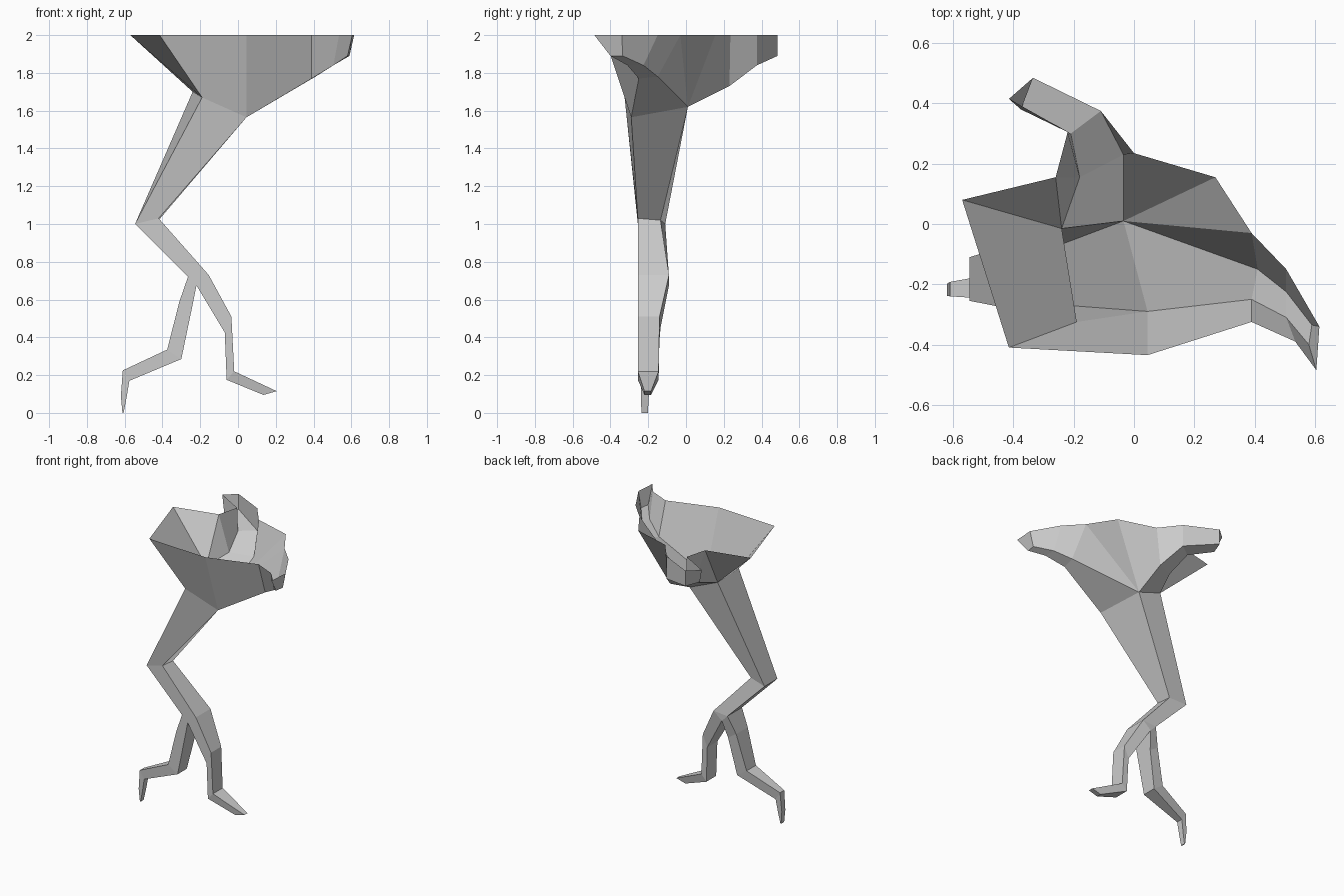
import bpy, bmesh

if "Cube" in bpy.data.objects:
    bpy.data.objects.remove(bpy.data.objects["Cube"])


def build(name, sections, faces=(), closed=True, caps=(False, False)):
    """Skin 4-point sections in order, add loose faces, weld shared points."""
    bm = bmesh.new()
    cache = {}

    def add(points):
        verts = []
        for p in points:
            key = tuple(round(c, 4) for c in p)
            if key not in cache:
                cache[key] = bm.verts.new(key)
            if cache[key] not in verts:
                verts.append(cache[key])
        if len(verts) > 2 and not bm.faces.get(verts):
            bm.faces.new(verts)

    for run in sections:
        for a, b in zip(run, run[1:]):
            for i in range(4 if closed else 3):
                j = (i + 1) % 4
                add((a[i], a[j], b[j], b[i]))
        if caps[0]:
            add(run[0])
        if caps[1]:
            add(run[-1])
    for f in faces:
        add(f)
    bmesh.ops.recalc_face_normals(bm, faces=bm.faces)
    mesh = bpy.data.meshes.new(name)
    bm.to_mesh(mesh)
    bm.free()
    obj = bpy.data.objects.new(name, mesh)
    bpy.context.collection.objects.link(obj)
    return obj


def ring(xo, zo, xi, zi, yf, yb):
    """Limb section: outer and inner edge in x/z, front and back in y."""
    return [(xo, yf, zo), (xi, yf, zi), (xi, yb, zi), (xo, yb, zo)]


# Top of the thigh, shared by hip and leg
front_out, front_in = (-0.19, -0.325, 1.67), (0.045, -0.29, 1.565)
back_in, back_out = (-0.035, 0.01, 1.62), (-0.24, -0.015, 1.70)

# Rim corners of the open hip
rim_left, rim_front = (-0.57, 0.08, 2), (-0.415, -0.41, 2)
rim_mid, rim_side = (0.045, -0.435, 2), (0.39, -0.03, 2)
rim_back, rim_notch = (0.27, 0.155, 2), (-0.26, 0.155, 2)

# Open trough-shaped branches: rim, floor, floor, rim
side_branch = [
    [rim_mid, front_in, back_in, rim_side],
    [(0.39, -0.325, 2), (0.39, -0.25, 1.77), (0.41, -0.15, 1.78), rim_side],
    [(0.535, -0.39, 2), (0.505, -0.31, 1.84), (0.505, -0.225, 1.84), (0.505, -0.15, 2)],
    [(0.605, -0.485, 2), (0.58, -0.40, 1.89), (0.59, -0.335, 1.89), (0.615, -0.34, 2)],
]
back_branch = [
    [rim_back, back_in, back_out, rim_notch],
    [(0.0, 0.235, 2), (-0.035, 0.23, 1.73), (-0.18, 0.155, 1.75), rim_notch],
    [(-0.11, 0.375, 2), (-0.11, 0.375, 1.84), (-0.21, 0.30, 1.84), (-0.22, 0.305, 2)],
    [(-0.335, 0.485, 2), (-0.335, 0.485, 1.89), (-0.375, 0.38, 1.89), (-0.415, 0.415, 2)],
]
build("hip_shell", [side_branch, back_branch], [
    (rim_left, rim_front, front_out, back_out),
    (rim_front, rim_mid, front_in, front_out),
    (rim_side, back_in, rim_back),
    (rim_left, back_out, rim_notch),
], closed=False, caps=(False, True))

# Thigh and shin, with the small web where the toes fork
knee = [(-0.545, -0.255, 1.0), (-0.42, -0.255, 1.03),
        (-0.42, -0.135, 1.02), (-0.545, -0.11, 1.0)]
ankle = ring(-0.265, 0.72, -0.155, 0.73, -0.255, -0.09)
fork_front, fork_back = (-0.22, -0.255, 0.675), (-0.22, -0.09, 0.675)
build("leg", [[[front_out, front_in, back_in, back_out], knee, ankle]], [
    (ankle[0], ankle[1], fork_front),
    (ankle[2], ankle[3], fork_back),
])

# Two long jointed toes
build("outer_toe", [[
    ring(-0.265, 0.72, -0.22, 0.675, -0.255, -0.09),
    ring(-0.31, 0.59, -0.245, 0.55, -0.255, -0.125),
    ring(-0.375, 0.335, -0.30, 0.285, -0.255, -0.15),
    ring(-0.61, 0.225, -0.575, 0.17, -0.24, -0.192),
    ring(-0.62, 0.09, -0.592, 0.07, -0.238, -0.198),
    ring(-0.612, 0.0, -0.606, 0.0, -0.236, -0.202),
]], caps=(False, True))
build("inner_toe", [[
    ring(-0.155, 0.73, -0.22, 0.675, -0.255, -0.09),
    ring(-0.035, 0.51, -0.07, 0.425, -0.255, -0.14),
    ring(-0.02, 0.22, -0.06, 0.175, -0.255, -0.145),
    ring(0.205, 0.115, 0.135, 0.095, -0.22, -0.185),
]], caps=(False, True))
